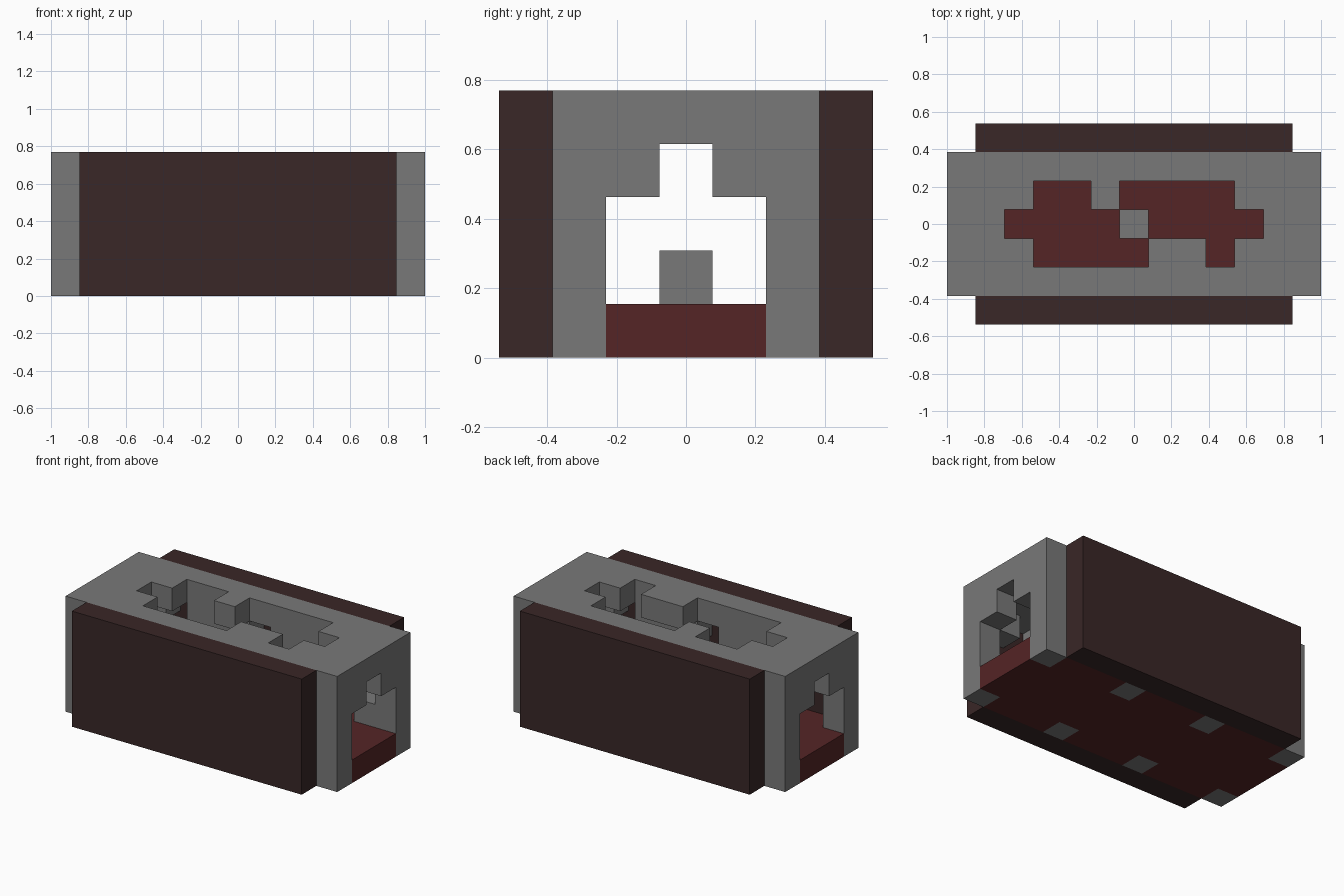
import bpy
import bmesh
from mathutils import Matrix, Vector

if "Cube" in bpy.data.objects:
    bpy.data.objects.remove(bpy.data.objects["Cube"], do_unlink=True)

U = 2 / 13          # one block
BAYS = (-4, 0, 4)   # centres of the arches between the pillars
PILLARS = (-6, -2, 2, 6)


def material(name, colour):
    mat = bpy.data.materials.new(name)
    mat.use_nodes = True
    mat.diffuse_color = (*colour, 1)
    mat.node_tree.nodes["Principled BSDF"].inputs["Base Color"].default_value = (*colour, 1)
    return mat


stone = material("grey stone", (0.19, 0.19, 0.19))
brick = material("dark brick", (0.041, 0.020, 0.020))
tile = material("red tile", (0.090, 0.018, 0.019))


def slab(name, mat, size, keep=lambda a, b: True, origin=(0, 0, 0), upright=False):
    """One-block-thick slab of cells; keep() picks cells by their centred indices."""
    w, h = size
    bm = bmesh.new()
    bmesh.ops.create_grid(bm, x_segments=w, y_segments=h, size=0.5,
                          matrix=Matrix.Diagonal((w, h, 1, 1)))
    gone = []
    for f in bm.faces:
        c = f.calc_center_median()
        if not keep(round(c.x), round(c.y + (h / 2 - 0.5 if upright else 0))):
            gone.append(f)
    bmesh.ops.delete(bm, geom=gone, context='FACES')
    # Thicken the sheet evenly, then merge flat neighbouring faces
    solid = bmesh.ops.extrude_face_region(bm, geom=bm.faces[:], use_keep_orig=True)
    top = [v for v in solid["geom"] if isinstance(v, bmesh.types.BMVert)]
    bmesh.ops.translate(bm, verts=bm.verts[:], vec=(0, 0, -0.5))
    bmesh.ops.translate(bm, verts=top, vec=(0, 0, 1))
    bmesh.ops.recalc_face_normals(bm, faces=bm.faces[:])
    if upright:
        bm.transform(Matrix.Translation((0, 0, h / 2))
                     @ Matrix(((1, 0, 0, 0), (0, 0, -1, 0), (0, 1, 0, 0), (0, 0, 0, 1))))
    bm.transform(Matrix.Scale(U, 4) @ Matrix.Translation(Vector(origin)))
    mesh = bpy.data.meshes.new(name)
    bm.to_mesh(mesh)
    bm.free()
    mesh.materials.append(mat)
    obj = bpy.data.objects.new(name, mesh)
    bpy.context.collection.objects.link(obj)
    return obj


def arcade(x, z):
    """Pillars with stepped arches between them."""
    if x in PILLARS:
        return True
    return z == 3 and x not in BAYS


# Broken openings in the roof: row -> columns
HOLES = {1: (-3, -2, 0, 1, 2, 3), 0: range(-4, 5), -1: (-3, -2, -1, 0, 3)}


def roof_cell(x, y):
    return x not in HOLES.get(y, ())


def floor_cell(x, y):
    return not (abs(y) == 2 and x in PILLARS)


# Roof and floor
slab("roof", stone, (13, 5), roof_cell, (0, 0, 4.5))
slab("floor", tile, (13, 5), floor_cell, (0, 0, 0.5))

# Long arched walls with outer panels
for side, s in (("front", -1), ("back", 1)):
    slab(side + "_arcade", stone, (13, 4), arcade, (0, 2 * s, 0), upright=True)
    slab(side + "_panel", brick, (11, 5), origin=(0, 3 * s, 0), upright=True)

# Stepped corners of the end doorways
for end, x in (("right", -6), ("left", 6)):
    for side, y in (("front", -1), ("back", 1)):
        slab(f"{end}_{side}_doorway_corner", stone, (1, 1), origin=(x, y, 3.5))

# Fallen blocks on the floor
slab("fallen_block_middle", stone, (1, 1), origin=(0, 0, 1.5))
slab("fallen_block_side", stone, (1, 1), origin=(5, 2, 1.5))
